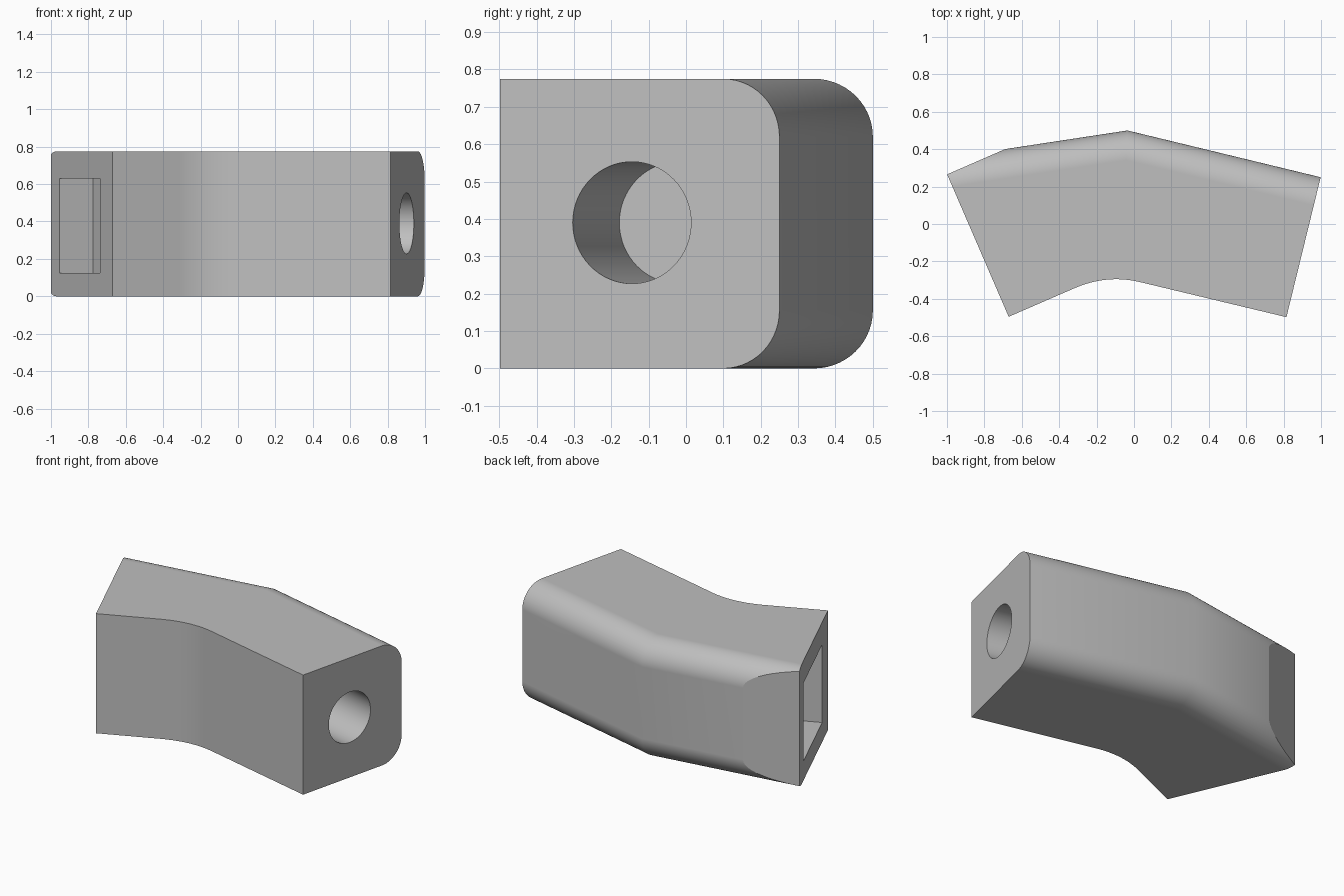
import bpy, bmesh
from math import radians
from mathutils import Vector, Matrix

cube = bpy.data.objects.get("Cube")
if cube:
    bpy.data.objects.remove(cube, do_unlink=True)

HEIGHT, FILLET = 0.775, 0.155

grey = bpy.data.materials.new("light grey")
grey.use_nodes = True
COLOUR = (0.52, 0.52, 0.52, 1)
grey.diffuse_color = COLOUR
grey.node_tree.nodes["Principled BSDF"].inputs["Base Color"].default_value = COLOUR


def make_object(name, bm):
    bmesh.ops.recalc_face_normals(bm, faces=bm.faces)
    mesh = bpy.data.meshes.new(name)
    bm.to_mesh(mesh)
    bm.free()
    mesh.materials.append(grey)
    obj = bpy.data.objects.new(name, mesh)
    bpy.context.collection.objects.link(obj)
    return obj


def apply_modifiers(obj):
    bpy.ops.object.select_all(action='DESELECT')
    obj.select_set(True)
    bpy.context.view_layer.objects.active = obj
    for mod in list(obj.modifiers):
        bpy.ops.object.modifier_apply(modifier=mod.name)


def cut(obj, cutter):
    cutter.hide_render = True
    mod = obj.modifiers.new("cut", 'BOOLEAN')
    mod.operation = 'DIFFERENCE'
    mod.solver = 'EXACT'
    mod.object = cutter
    apply_modifiers(obj)
    bpy.data.objects.remove(cutter, do_unlink=True)


# Bent block: plan outline with a curved inner bend
def bend(start, control, end, steps=14):
    a, b, c = Vector(start), Vector(control), Vector(end)
    return [a * (1 - t) ** 2 + b * 2 * t * (1 - t) + c * t * t
            for t in (i / steps for i in range(steps + 1))]


back = [(0.998, 0.25), (-0.035, 0.5), (-1.035, 0.348)]
left_front, right_front = Vector((-0.67, -0.496)), Vector((0.815, -0.498))
inner = bend((-0.32, -0.344), (-0.144, -0.268), (0.03, -0.31))
outline = back + [left_front] + inner + [right_front]

bm = bmesh.new()
base = bm.faces.new([bm.verts.new((p[0], p[1], 0)) for p in outline])
extruded = bmesh.ops.extrude_face_region(bm, geom=[base])["geom"]
bmesh.ops.translate(bm, vec=(0, 0, HEIGHT),
                    verts=[g for g in extruded if isinstance(g, bmesh.types.BMVert)])

# Round the top and bottom edges of the back
back_edges = [e for e in bm.edges
              if all(v.co.y > 0.2 for v in e.verts)
              and abs(e.verts[0].co.z - e.verts[1].co.z) < 0.01]
bmesh.ops.bevel(bm, geom=back_edges, offset=FILLET, offset_type='OFFSET',
                segments=14, profile=0.5, affect='EDGES')

# Chamfer the back corner of the left end
chamfer_normal = Vector((-0.135, 0.31, 0)).normalized()
sliced = bmesh.ops.bisect_plane(bm, geom=bm.verts[:] + bm.edges[:] + bm.faces[:],
                                plane_co=(-0.69, 0.4, 0), plane_no=chamfer_normal,
                                clear_outer=True)
rim = [g for g in sliced["geom_cut"] if isinstance(g, bmesh.types.BMEdge)]
bmesh.ops.edgeloop_fill(bm, edges=rim)
body = make_object("bent_block", bm)


def frame(axis, centre):
    """Matrix whose local z runs along axis and local y points up."""
    z = Vector(axis).normalized()
    y = Vector((0, 0, 1))
    x = y.cross(z)
    return Matrix.Translation(centre) @ Matrix((x, y, z)).transposed().to_4x4()


# Blind round hole in the right end
bm = bmesh.new()
bmesh.ops.create_cone(bm, cap_ends=True, segments=64, radius1=0.163, radius2=0.163,
                      depth=1.04, matrix=frame((0.97, -0.24, 0), (0.902, -0.145, 0.39)))
cut(body, make_object("hole_cutter", bm))

# Shallow rectangular pocket in the left end
bm = bmesh.new()
place = frame((-0.918, -0.397, 0), (-0.846, -0.09, 0.378))
bmesh.ops.create_cube(bm, size=1, matrix=place @ Matrix.Diagonal((0.55, 0.505, 0.392, 1)))
cut(body, make_object("pocket_cutter", bm))

# Keep the chamfer crisp, smooth the rest
bm = bmesh.new()
bm.from_mesh(body.data)
for face in bm.faces:
    if face.normal.dot(chamfer_normal) > 0.999:
        for edge in face.edges:
            edge.smooth = False
bm.to_mesh(body.data)
bm.free()
bpy.ops.object.select_all(action='DESELECT')
body.select_set(True)
bpy.context.view_layer.objects.active = body
bpy.ops.object.shade_smooth_by_angle(angle=radians(30))
weighted = body.modifiers.new("weighted normals", 'WEIGHTED_NORMAL')
weighted.keep_sharp = True
